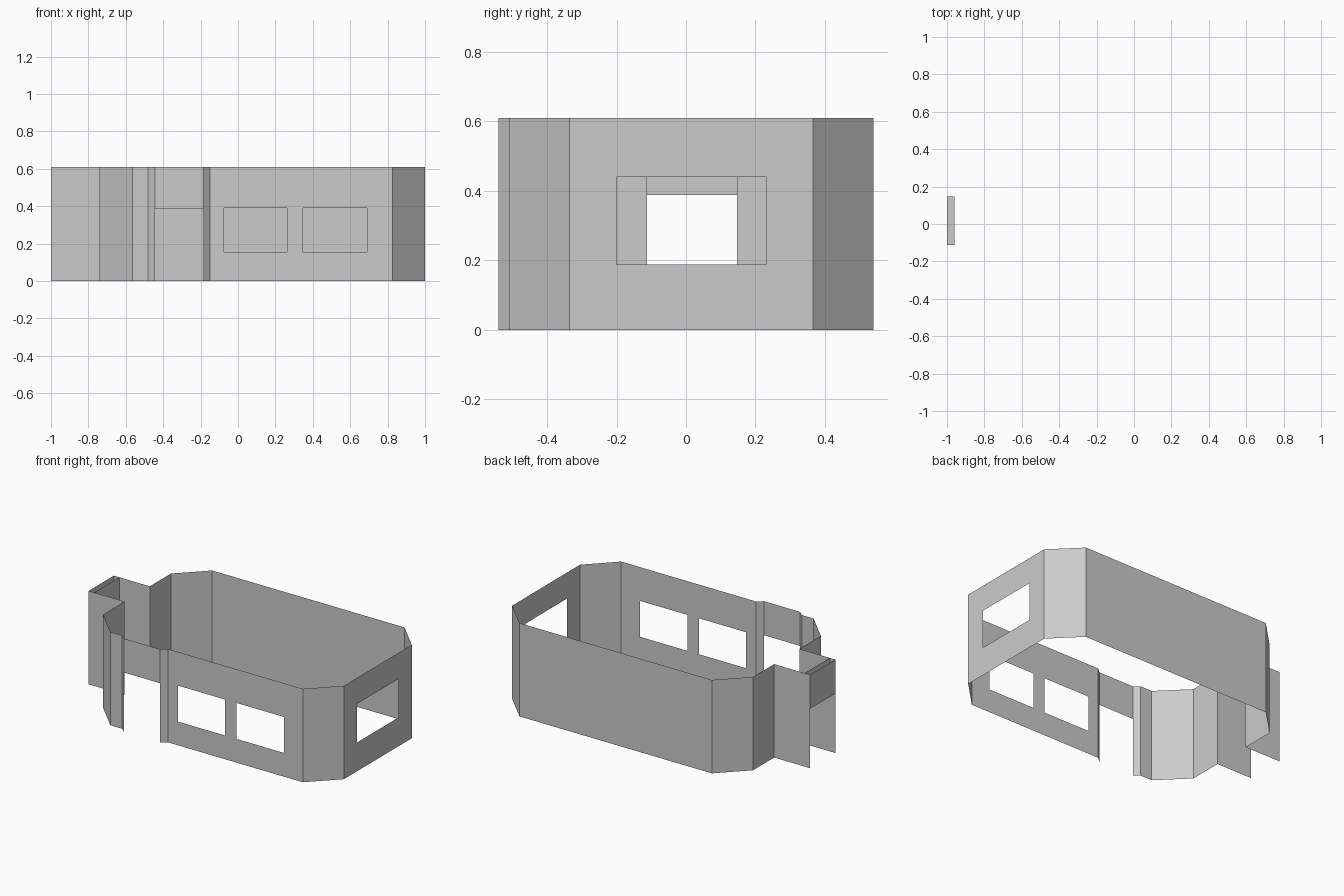
import bpy, bmesh
from mathutils import Vector

if "Cube" in bpy.data.objects:
    bpy.data.objects.remove(bpy.data.objects["Cube"])

H = 0.61          # wall height
DOOR_TOP = 0.388  # underside of both door headers


def wall_run(name, points, z0=0.0, z1=H, holes=None):
    """Single-sided wall strip along a plan path.
    holes: {segment index: [(start, end, bottom, top), ...]} with distances along the segment."""
    holes = holes or {}
    bm = bmesh.new()
    for i, (a, b) in enumerate(zip(points, points[1:])):
        a, b = Vector(a), Vector(b)
        length = (b - a).length
        cuts = holes.get(i, [])
        us = sorted({0.0, length, *[c for h in cuts for c in h[:2]]})
        zs = sorted({z0, z1, *[c for h in cuts for c in h[2:]]})
        for u0, u1 in zip(us, us[1:]):
            for v0, v1 in zip(zs, zs[1:]):
                um, vm = (u0 + u1) / 2, (v0 + v1) / 2
                if any(h[0] < um < h[1] and h[2] < vm < h[3] for h in cuts):
                    continue
                corners = [(u0, v0), (u1, v0), (u1, v1), (u0, v1)]
                bm.faces.new([bm.verts.new((*(a + (b - a) * (u / length)), v))
                              for u, v in corners])
    bmesh.ops.remove_doubles(bm, verts=bm.verts, dist=1e-4)
    # merge coplanar cells around the openings
    bmesh.ops.dissolve_limit(bm, angle_limit=0.01, verts=bm.verts, edges=bm.edges)
    mesh = bpy.data.meshes.new(name)
    bm.to_mesh(mesh)
    bm.free()
    obj = bpy.data.objects.new(name, mesh)
    bpy.context.collection.objects.link(obj)
    return obj


# Main shell, counter-clockwise from the front door's right jamb round to the side porch
main_path = [(-0.185, -0.54), (-0.15, -0.51), (0.825, -0.51), (1.0, -0.335), (1.0, 0.365),
             (0.825, 0.54), (-0.565, 0.54), (-0.74, 0.365), (-0.74, 0.147), (-1.0, 0.147)]
front_windows = [(x0 + 0.15, x1 + 0.15, 0.155, 0.39)
                 for x0, x1 in ((-0.075, 0.262), (0.348, 0.69))]
side_window = [(-0.2 + 0.335, 0.23 + 0.335, 0.188, 0.44)]
wall_run("main_walls", main_path, holes={1: front_windows, 3: side_window})

# Short corner run between side porch and front door
wall_run("front_left_walls", [(-1.0, -0.113), (-0.74, -0.113), (-0.74, -0.335),
                              (-0.565, -0.51), (-0.48, -0.51), (-0.445, -0.54)])

# Panel above the front door
wall_run("front_door_header", [(-0.445, -0.54), (-0.185, -0.54)], z0=DOOR_TOP)

# Porch header: outer face, underside and inner face, folded from one profile
profile = [(-1.0, H), (-1.0, DOOR_TOP), (-0.96, DOOR_TOP), (-0.96, H)]
ends = (0.147, -0.113)
verts = [(x, y, z) for x, z in profile for y in ends]
faces = [(2 * i, 2 * i + 2, 2 * i + 3, 2 * i + 1) for i in range(len(profile) - 1)]
mesh = bpy.data.meshes.new("porch_header")
mesh.from_pydata(verts, [], faces)
header = bpy.data.objects.new("porch_header", mesh)
bpy.context.collection.objects.link(header)
